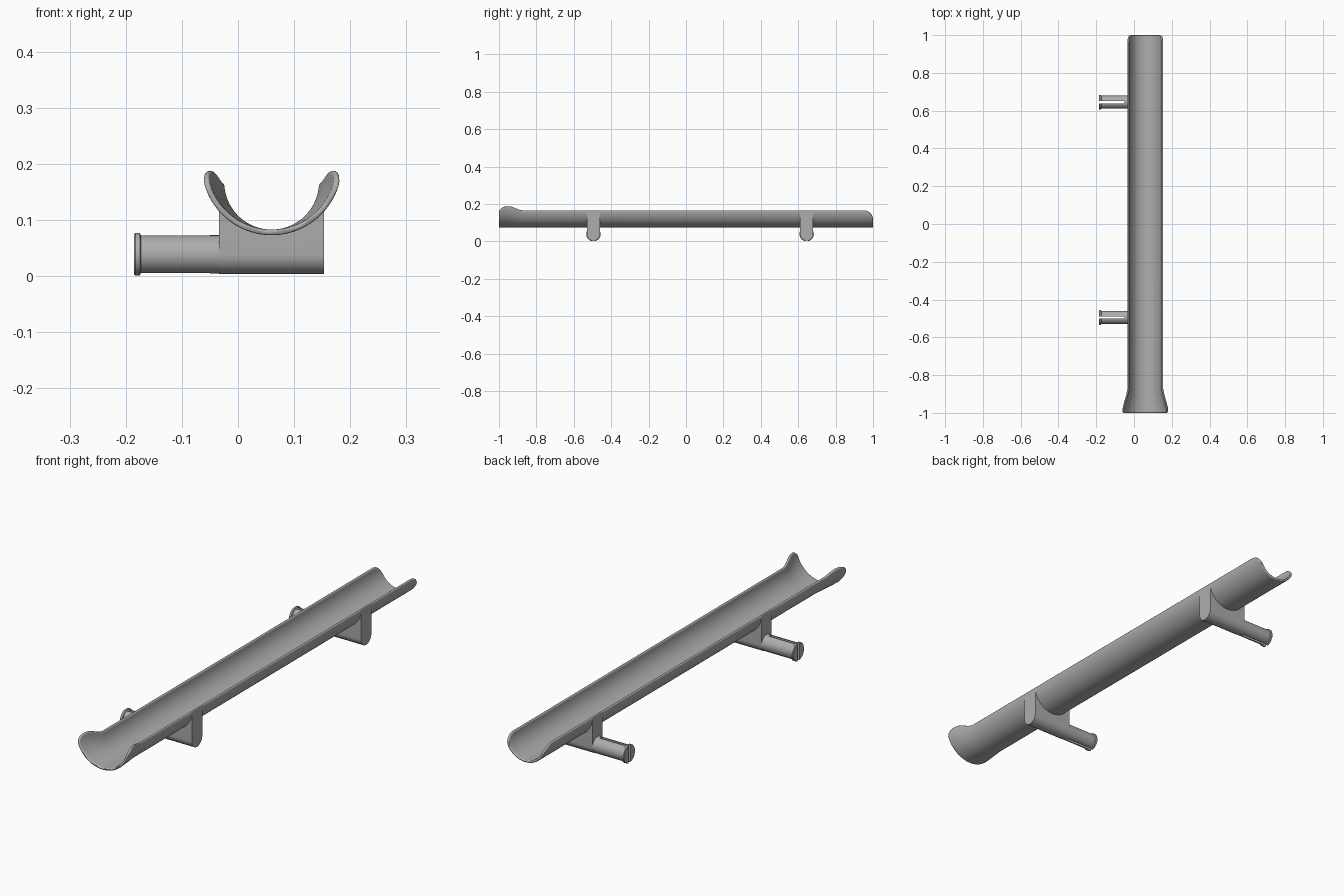
import bpy, bmesh, math

if "Cube" in bpy.data.objects:
    bpy.data.objects.remove(bpy.data.objects["Cube"])

grey = bpy.data.materials.new("satin_grey")
grey.diffuse_color = (0.42, 0.42, 0.42, 1)
grey.use_nodes = True
grey.node_tree.nodes["Principled BSDF"].inputs["Base Color"].default_value = grey.diffuse_color
CX, BOTTOM, R0, WALL = 0.06, 0.073, 0.0945, 0.010


def loft(name, rings, angle=35):
    """Skin equal-length closed rings and cap both ends."""
    bm = bmesh.new()
    vs = [[bm.verts.new(p) for p in ring] for ring in rings]
    n = len(vs[0])
    for a, b in zip(vs, vs[1:]):
        for i in range(n):
            j = (i + 1) % n
            bm.faces.new((a[i], a[j], b[j], b[i]))
    bm.faces.new(vs[0])
    bm.faces.new(vs[-1])
    bmesh.ops.recalc_face_normals(bm, faces=bm.faces)
    me = bpy.data.meshes.new(name)
    bm.to_mesh(me)
    bm.free()
    me.materials.append(grey)
    ob = bpy.data.objects.new(name, me)
    bpy.context.collection.objects.link(ob)
    bpy.ops.object.select_all(action='DESELECT')
    ob.select_set(True)
    bpy.context.view_layer.objects.active = ob
    bpy.ops.object.shade_smooth_by_angle(angle=math.radians(angle))
    return ob


def ease(t):
    t = min(1, max(0, t))
    return t * t * (3 - 2 * t)


def trough_ring(y):
    # Flared mouth at the front, rounded upper corners at both ends
    t = min(1, max(0, (-0.87 - y) / 0.13))
    radius = R0 + 0.031 * (0.65 * t + 0.35 * ease(t))
    top = 0.166 + 0.022 * ease((-0.87 - y) / 0.08)
    if y < -0.955:
        top -= 0.035 * (1 - math.sqrt(max(0, 1 - ((-0.955 - y) / 0.045) ** 2)))
    if y > 0.95:
        top -= 0.05 * (1 - math.sqrt(max(0, 1 - ((y - 0.95) / 0.05) ** 2)))
    # Thin the wall at the very ends to round the lip
    edge = min(1, (1 - abs(y)) / 0.005)
    half = WALL / 2 * (0.4 + 0.6 * math.sqrt(1 - (1 - edge) ** 2))
    mid, cz = radius - WALL / 2, BOTTOM + radius
    a = math.acos(max(-1, min(1, (cz - top + half) / mid)))
    pts = []

    def add(r, ang):
        pts.append((CX + r * math.sin(ang), y, cz - r * math.cos(ang)))
    for i in range(41):
        add(mid + half, -a + 2 * a * i / 40)
    for k in range(1, 6):
        p = math.pi * k / 6
        add(mid + half * math.cos(p), a + half * math.sin(p) / mid)
    for i in range(41):
        add(mid - half, a - 2 * a * i / 40)
    for k in range(1, 6):
        p = math.pi * k / 6
        add(mid - half * math.cos(p), -a - half * math.sin(p) / mid)
    return pts


# Trough
front = [-1, -0.9985, -0.995, -0.99, -0.98, -0.97, -0.955]
ys = front + [-0.94 + 0.01 * i for i in range(8)] + [-0.3, 0.3, 0.95]
ys += [0.95 + 0.05 * math.sin(math.pi / 2 * i / 10) for i in range(1, 9)]
ys += [0.995, 0.9985, 1.0]
loft("trough", [trough_ring(y) for y in sorted(ys)], 50)


def saddle_ring(x, yc):
    # Rounded foot, top following the underside of the trough
    r = R0 - 0.004
    top = BOTTOM + R0 - math.sqrt(max(0, r * r - (x - CX) ** 2))
    top = min(top, 0.164)
    arc = [math.pi + math.pi * i / 20 for i in range(21)]
    return ([(x, yc + 0.035 * math.cos(a), 0.039 + 0.035 * math.sin(a)) for a in arc]
            + [(x, yc + 0.035, top), (x, yc - 0.035, top)])


def round_ring(x, r, yc):
    return [(x, yc + r * math.cos(math.tau * i / 40), 0.039 + r * math.sin(math.tau * i / 40))
            for i in range(40)]


def prong_ring(x, r, yc, side):
    gap = 0.006
    a = math.acos(gap / r)
    return [(x, yc + side * r * math.cos(-a + 2 * a * i / 20),
             0.039 + r * math.sin(-a + 2 * a * i / 20)) for i in range(21)]


# Two supports, each a saddle block with a split, flanged peg
PEG = [(-0.185, 0.0365), (-0.183, 0.0385), (-0.175, 0.0385), (-0.173, 0.034), (-0.05, 0.034)]
for place, yc in (("front", -0.495), ("back", 0.645)):
    xs = [CX + 0.0935 * math.sin(math.pi / 2 * i / 16) for i in range(-16, 17)]
    loft(place + "_saddle", [saddle_ring(x, yc) for x in xs])
    loft(place + "_peg_root", [round_ring(x, 0.034, yc) for x in (-0.05, -0.03)])
    for label, side in (("near", -1), ("far", 1)):
        loft(f"{place}_peg_prong_{label}", [prong_ring(x, r, yc, side) for x, r in PEG])
